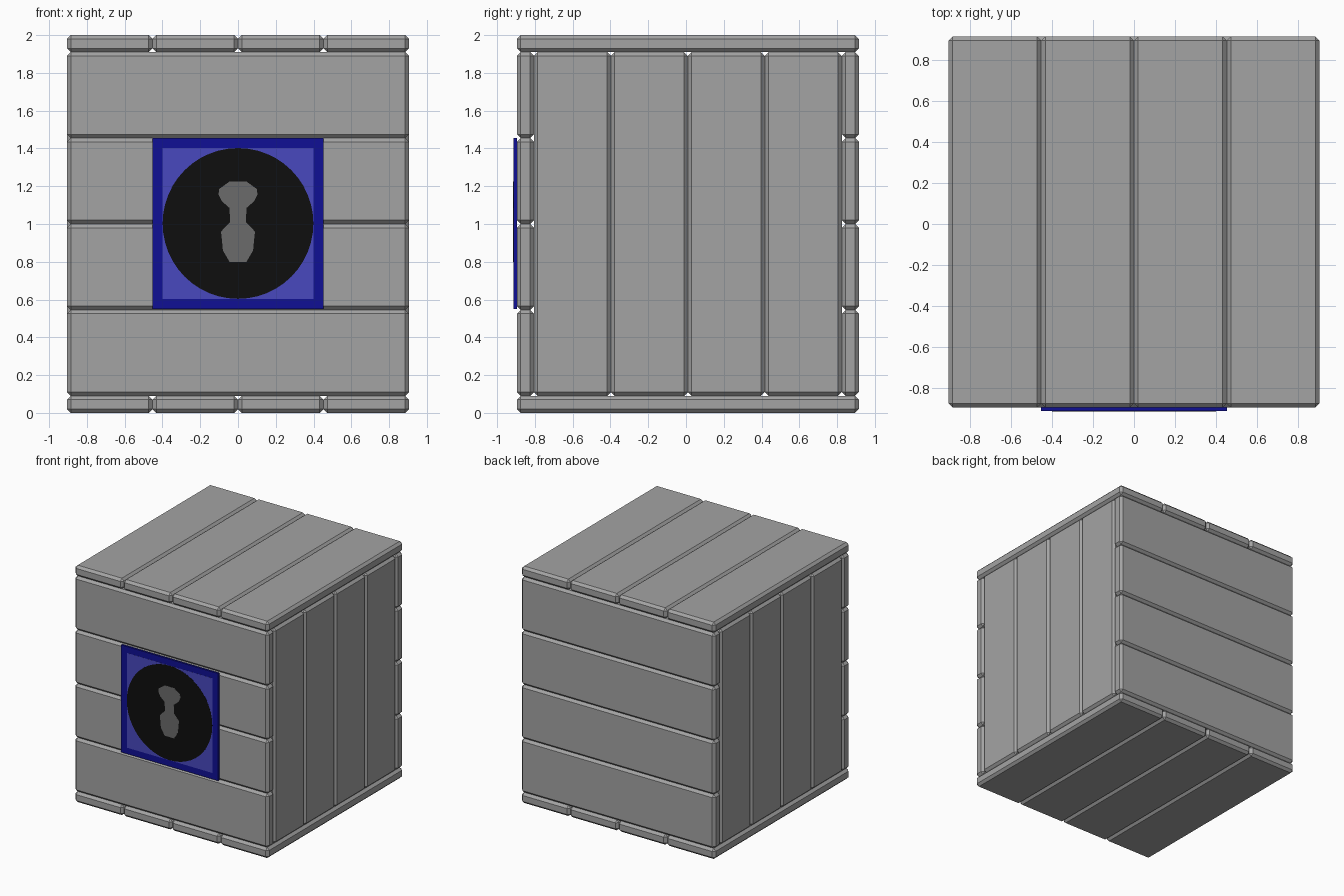
import bpy, bmesh, math

if "Cube" in bpy.data.objects:
    bpy.data.objects.remove(bpy.data.objects["Cube"])


def material(name, r, g, b):
    m = bpy.data.materials.new(name)
    m.diffuse_color = (r, g, b, 1)
    m.use_nodes = True
    m.node_tree.nodes["Principled BSDF"].inputs["Base Color"].default_value = m.diffuse_color
    return m


GREY = material("plank grey", 0.37, 0.37, 0.37)
NAVY = material("frame navy", 0.005, 0.005, 0.30)
BLUE = material("panel blue", 0.065, 0.065, 0.52)
BLACK = material("disc black", 0.0045, 0.0045, 0.0045)
DARK = material("keyhole grey", 0.145, 0.145, 0.145)


def finish(bm, name, mat):
    bmesh.ops.recalc_face_normals(bm, faces=bm.faces)
    me = bpy.data.meshes.new(name)
    bm.to_mesh(me)
    bm.free()
    me.materials.append(mat)
    ob = bpy.data.objects.new(name, me)
    bpy.context.collection.objects.link(ob)
    return ob


def plank(name, lo, hi, bevel=0.02):
    """Chamfered box between two corners."""
    bm = bmesh.new()
    bmesh.ops.create_cube(bm, size=1)
    for v in bm.verts:
        v.co = [(a + b) / 2 + c * (b - a) for a, b, c in zip(lo, hi, v.co)]
    bmesh.ops.bevel(bm, geom=bm.edges[:], offset=bevel, segments=1,
                    profile=0.5, affect='EDGES')
    return finish(bm, name, GREY)


def plate(name, pts, y_front, y_back, mat):
    """Flat outline in x/z given thickness along y."""
    bm = bmesh.new()
    face = bm.faces.new([bm.verts.new((x, y_front, z)) for x, z in pts])
    ext = bmesh.ops.extrude_face_region(bm, geom=[face], use_keep_orig=True)
    for v in ext["geom"]:
        if isinstance(v, bmesh.types.BMVert):
            v.co.y = y_back
    return finish(bm, name, mat)


def square(h, z):
    return [(-h, z - h), (h, z - h), (h, z + h), (-h, z + h)]


W = 0.905                 # half width
Y0, Y1 = -0.895, 0.915    # body front and back
T = 0.09                  # plank thickness
N = 4

for i in range(N):
    # top and bottom planks run front to back
    xa, xb = -W + 2 * W * i / N, -W + 2 * W * (i + 1) / N
    plank(f"bottom_plank_{i}", (xa, Y0, 0), (xb, Y1, T))
    plank(f"top_plank_{i}", (xa, Y0, 2 - T), (xb, Y1, 2))
    # front and back planks run across
    za, zb = T + (2 - 2 * T) * i / N, T + (2 - 2 * T) * (i + 1) / N
    plank(f"front_plank_{i}", (-W, Y0, za), (W, Y0 + T, zb))
    plank(f"back_plank_{i}", (-W, Y1 - T, za), (W, Y1, zb))
    # side planks stand upright between them
    d = (Y1 - Y0 - 2 * T) / N
    ya = Y0 + T + d * i
    plank(f"left_plank_{i}", (-W, ya, T), (-W + T, ya + d, 2 - T))
    plank(f"right_plank_{i}", (W - T, ya, T), (W, ya + d, 2 - T))

# lock panel: frame, inner panel, disc and keyhole layered as thin plates
ZC = 1.003
plate("lock_frame", square(0.453, ZC), -0.912, Y0, NAVY)
plate("lock_panel", square(0.40, ZC), -0.913, -0.911, BLUE)
disc = [(0.399 * math.cos(math.tau * k / 48), ZC + 0.399 * math.sin(math.tau * k / 48))
        for k in range(48)]
plate("lock_disc", disc, -0.914, -0.912, BLACK)
half = [(0.045, 1.225), (0.10, 1.185), (0.103, 1.155), (0.085, 1.12), (0.045, 1.085),
        (0.042, 1.01), (0.09, 0.96), (0.085, 0.915), (0.08, 0.86), (0.045, 0.80)]
plate("keyhole", half + [(-x, z) for x, z in reversed(half)], -0.915, -0.913, DARK)
